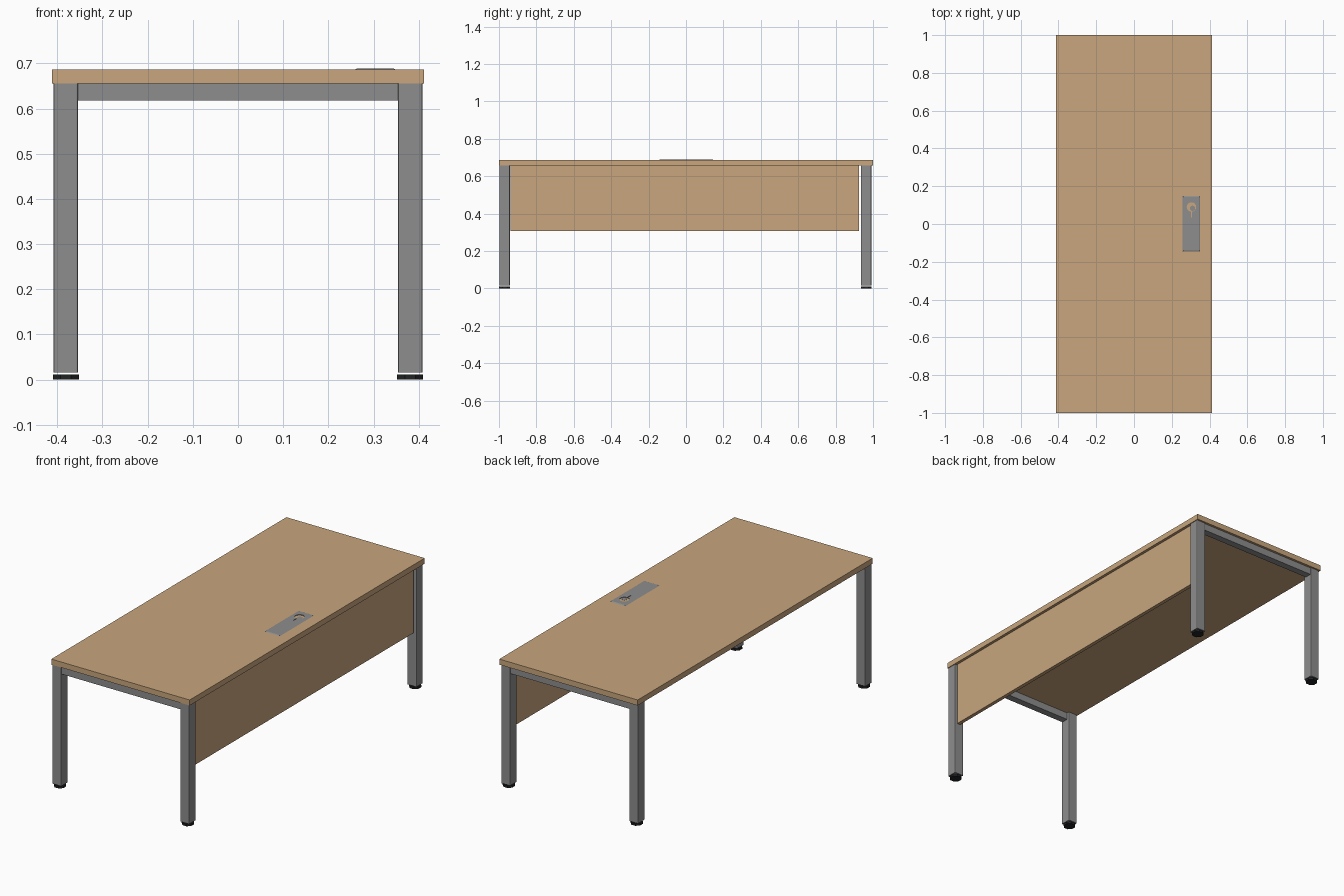
import bpy, bmesh, math
from mathutils import Matrix

cube = bpy.data.objects.get("Cube")
if cube:
    bpy.data.objects.remove(cube, do_unlink=True)


def material(name, rgb):
    m = bpy.data.materials.new(name)
    m.use_nodes = True
    m.diffuse_color = (*rgb, 1)
    m.node_tree.nodes["Principled BSDF"].inputs["Base Color"].default_value = (*rgb, 1)
    return m


wood = material("light wood", (0.58, 0.38, 0.205))
steel = material("grey steel", (0.27, 0.27, 0.27))
rubber = material("black rubber", (0.015, 0.016, 0.018))


def finish(name, bm, mat):
    mesh = bpy.data.meshes.new(name)
    bm.to_mesh(mesh)
    bm.free()
    mesh.materials.append(mat)
    ob = bpy.data.objects.new(name, mesh)
    bpy.context.collection.objects.link(ob)
    return ob


def box(name, xs, ys, zs, mat, round_uprights=0):
    bm = bmesh.new()
    bmesh.ops.create_cube(bm, size=1)
    for v in bm.verts:
        v.co = [r[0] if c < 0 else r[1] for c, r in zip(v.co, (xs, ys, zs))]
    if round_uprights:
        uprights = [e for e in bm.edges
                    if abs(e.verts[0].co.z - e.verts[1].co.z) > 0.1]
        bmesh.ops.bevel(bm, geom=uprights, offset=round_uprights, segments=2,
                        profile=0.5, affect='EDGES')
    return finish(name, bm, mat)


def disc(name, x, y, z0, z1, radius, sides, mat):
    bm = bmesh.new()
    place = Matrix.Translation((x, y, (z0 + z1) / 2)) @ Matrix.Rotation(math.pi / sides, 4, 'Z')
    bmesh.ops.create_cone(bm, cap_ends=True, segments=sides, radius1=radius,
                          radius2=radius, depth=z1 - z0, matrix=place)
    return finish(name, bm, mat)


TOP, UNDER = 0.686, 0.656

# Worktop and hanging side panel
box("worktop", (-0.412, 0.412), (-1, 1), (UNDER, TOP), wood)
box("modesty_panel", (0.377, 0.397), (-0.938, 0.926), (0.307, UNDER), wood)

# End frames: two legs with feet, joined by a rail
for end, y, s in (("front", -0.97, -1), ("back", 0.963, 1)):
    for side, x in (("right", -0.381), ("left", 0.381)):
        box(f"{end}_{side}_leg", (x - 0.027, x + 0.027), (y - 0.028, y + 0.028),
            (0.016, UNDER), steel, 0.004)
        disc(f"{end}_{side}_foot", x, y, 0, 0.011, 0.031, 8, rubber)
    outer, inner = y + s * 0.024, y - s * 0.014
    box(f"{end}_rail", (-0.354, 0.354), sorted((outer, inner)), (0.618, UNDER), steel)

# Cable flap plate with sloping rim
plate = box("cable_flap", (0.258, 0.35), (-0.145, 0.148), (TOP, TOP + 0.003), steel)
for v in plate.data.vertices:
    if v.co.z > TOP + 0.001:
        v.co.x += 0.006 if v.co.x < 0.3 else -0.006
        v.co.y += 0.006 if v.co.y < 0 else -0.006

# Round cable opening with a narrow slot
cutters = [disc("opening_cutter", 0.304, 0.09, TOP - 0.01, TOP + 0.02, 0.025, 24, steel),
           box("slot_cutter", (0.302, 0.306), (0.035, 0.08), (TOP - 0.01, TOP + 0.02), steel)]
for c in cutters:
    c.hide_render = True
    c.hide_viewport = True
    c.display_type = 'WIRE'
    mod = plate.modifiers.new(c.name, 'BOOLEAN')
    mod.operation = 'DIFFERENCE'
    mod.solver = 'EXACT'
    mod.object = c

# Small insert filling part of the opening
disc("opening_insert", 0.31, 0.083, TOP, TOP + 0.0015, 0.014, 16, steel)
